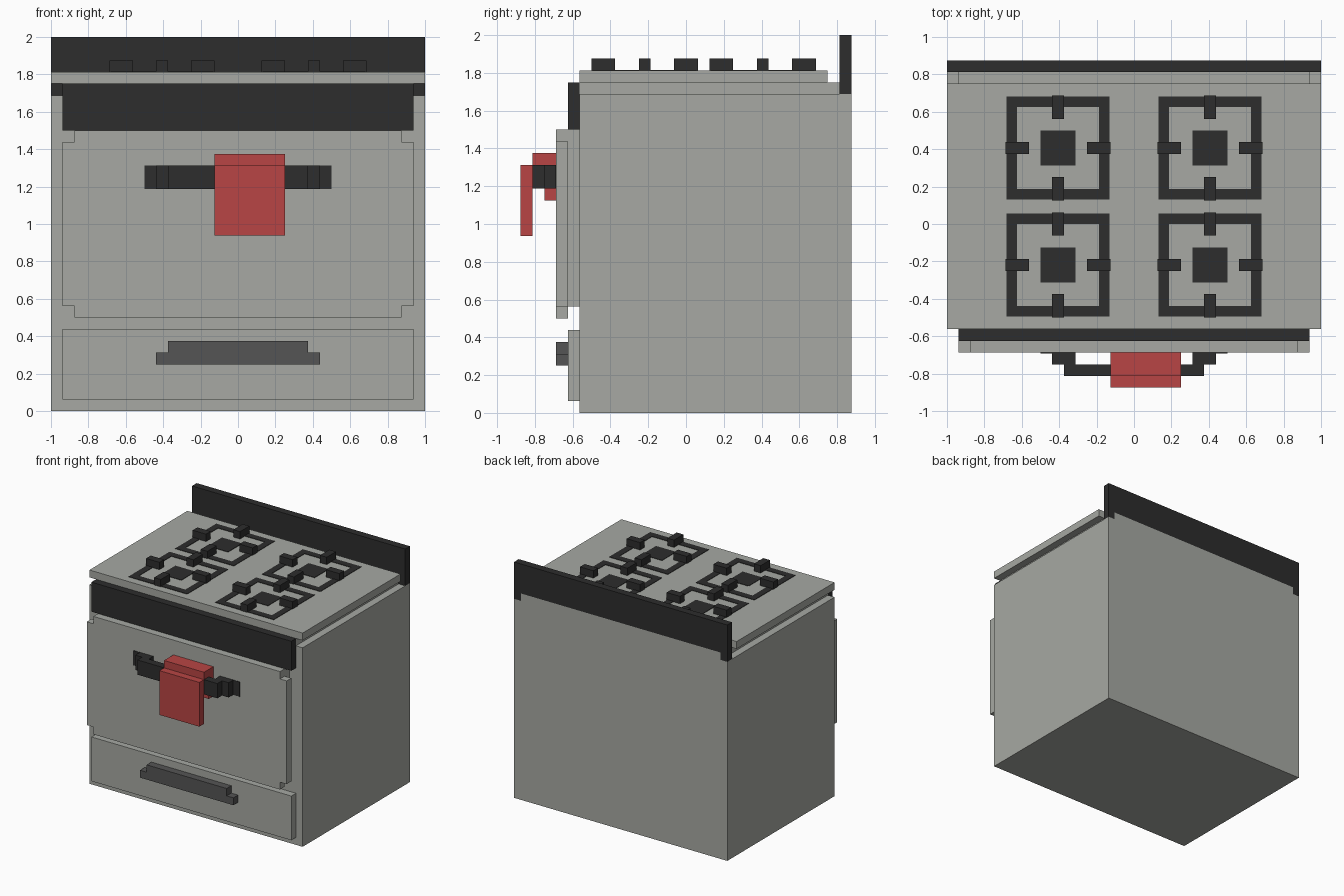
import bpy, bmesh
from mathutils import Vector

cube = bpy.data.objects.get("Cube")
if cube:
    bpy.data.objects.remove(cube, do_unlink=True)

U = 1 / 16      # all sizes below are in sixteenths
THIN = 0.06     # thickness of inlaid plates, in sixteenths


def material(name, rgb):
    m = bpy.data.materials.new(name)
    m.use_nodes = True
    m.diffuse_color = (*rgb, 1)
    bsdf = m.node_tree.nodes["Principled BSDF"]
    bsdf.inputs["Base Color"].default_value = (*rgb, 1)
    bsdf.inputs["Roughness"].default_value = 0.8
    return m


GREY = material("warm grey enamel", (0.385, 0.397, 0.366))
BLACK = material("black iron", (0.026, 0.026, 0.026))
DARK = material("dark grey", (0.09, 0.09, 0.09))
RED = material("red cloth", (0.479, 0.06, 0.058))


def finish(name, bm, mat):
    bmesh.ops.recalc_face_normals(bm, faces=bm.faces)
    bmesh.ops.scale(bm, vec=(U, U, U), verts=bm.verts)
    mesh = bpy.data.meshes.new(name)
    bm.to_mesh(mesh)
    bm.free()
    mesh.materials.append(mat)
    obj = bpy.data.objects.new(name, mesh)
    bpy.context.collection.objects.link(obj)
    return obj


def boxes(name, mat, *specs):
    """One object from boxes given as (x0, x1, y0, y1, z0, z1)."""
    bm = bmesh.new()
    for s in specs:
        lo, hi = Vector(s[0::2]), Vector(s[1::2])
        verts = bmesh.ops.create_cube(bm, size=1)["verts"]
        bmesh.ops.scale(bm, vec=hi - lo, verts=verts)
        bmesh.ops.translate(bm, vec=(lo + hi) / 2, verts=verts)
    return finish(name, bm, mat)


def prism(name, mat, half, axis, lo, hi):
    """Extrude a left-right symmetric outline, given by its +x half, along y or z."""
    outline = half + [(-x, v) for x, v in reversed(half)]
    place = (lambda x, v: (x, lo, v)) if axis == 1 else (lambda x, v: (x, v, lo))
    bm = bmesh.new()
    face = bm.faces.new([bm.verts.new(place(*p)) for p in outline])
    ext = bmesh.ops.extrude_face_region(bm, geom=[face])["geom"]
    move = [0, 0, 0]
    move[axis] = hi - lo
    bmesh.ops.translate(bm, vec=move, verts=[g for g in ext if isinstance(g, bmesh.types.BMVert)])
    return finish(name, bm, mat)


# Cabinet, narrow neck and cooktop
prism("cabinet", GREY, [(16, 0), (16, 27), (15, 27), (15, 28)], 1, -9, 14)
boxes("cooktop", GREY, (-16, 16, -9, 12, 28, 29))

# Back guard, straddling the neck
prism("back_guard", BLACK, [(15, 28), (15, 27), (16, 27), (16, 32)], 1, 13, 14)

# Control panel
boxes("control_panel", BLACK, (-15, 15, -10, -9, 24, 28))

# Oven door with notched corners on a smaller inner slab
boxes("door_inner", GREY, (-14, 14, -10, -9, 9, 24))
prism("door_front", GREY, [(14, 8), (14, 9), (15, 9), (15, 23), (14, 23), (14, 24)], 1, -11, -10)

# Door handle: inlaid plates, then bar with its two mounts
boxes("door_handle_plates", BLACK, *[(c - 1.5, c + 1.5, -11 - THIN, -11, 19, 21) for c in (-6.5, 6.5)])
prism("door_handle", BLACK, [(6, -13), (6, -12), (7, -12), (7, -11), (5, -11), (5, -12)], 2, 19, 21)

# Towel folded over the handle
boxes("towel", RED,
      (-2, 4, -14, -13, 15, 21),
      (-2, 4, -13, -11, 21, 22),
      (-2, 4, -12, -11, 18, 21))

# Drawer and its stepped handle
boxes("drawer", GREY, (-15, 15, -10, -9, 1, 7))
prism("drawer_handle", DARK, [(7, 4), (7, 5), (6, 5), (6, 6)], 1, -11, -10)

# Four burners: inlaid ring and pad, with four raised prongs
for side, cx in (("right", -6.5), ("left", 6.5)):
    for row, cy in (("front", -3.5), ("back", 6.5)):
        z0, z1 = 29, 29 + THIN
        tag = f"{row}_{side}"
        boxes(f"burner_ring_{tag}", BLACK,
              *[(cx - 4.4, cx + 4.4, cy + min(s * 3.5, s * 4.4), cy + max(s * 3.5, s * 4.4), z0, z1) for s in (-1, 1)],
              *[(cx + min(s * 3.5, s * 4.4), cx + max(s * 3.5, s * 4.4), cy - 3.5, cy + 3.5, z0, z1) for s in (-1, 1)])
        boxes(f"burner_pad_{tag}", BLACK, (cx - 1.5, cx + 1.5, cy - 1.5, cy + 1.5, z0, z1))
        boxes(f"burner_prongs_{tag}", BLACK,
              *[(cx - 0.5, cx + 0.5, cy + s * 3.5 - 1, cy + s * 3.5 + 1, 29, 30) for s in (-1, 1)],
              *[(cx + s * 3.5 - 1, cx + s * 3.5 + 1, cy - 0.5, cy + 0.5, 29, 30) for s in (-1, 1)])
